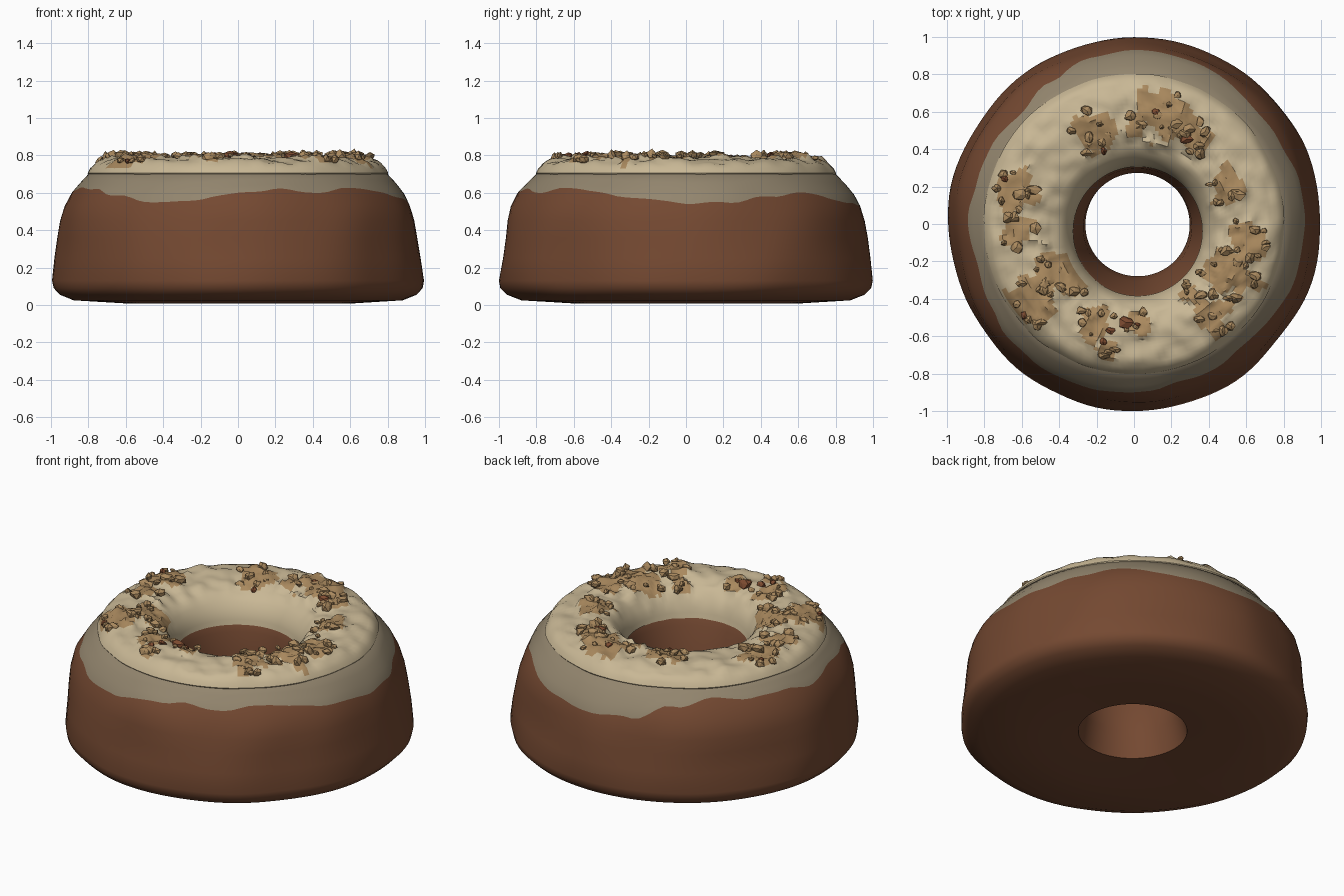
import bpy, bmesh, math, random
from mathutils import Vector, noise

if "Cube" in bpy.data.objects:
    bpy.data.objects.remove(bpy.data.objects["Cube"])

random.seed(4)


def mat(name, rgb):
    m = bpy.data.materials.new(name)
    m.diffuse_color = (*rgb, 1)
    m.use_nodes = True
    m.node_tree.nodes["Principled BSDF"].inputs["Base Color"].default_value = m.diffuse_color
    return m


brown = mat("brown dough", (0.175, 0.066, 0.031))
glaze = mat("grey glaze", (0.29, 0.235, 0.155))
cream = mat("cream icing", (0.58, 0.475, 0.30))
tan = mat("tan crumb", (0.40, 0.25, 0.112))
rust = mat("rust crumb", (0.21, 0.072, 0.030))


def clamp(v):
    return max(0.0, min(1.0, v))


def lerp_table(pts, x):
    for (x0, y0), (x1, y1) in zip(pts, pts[1:]):
        if x <= x1:
            return y0 + (y1 - y0) * clamp((x - x0) / (x1 - x0))
    return pts[-1][1]


def place(r, z, a):
    """Ring point; the hole is slightly off centre."""
    k = clamp((0.7 - r) / 0.3)
    cy = 0.015 - 0.055 * clamp(z / 0.6)
    return Vector((r * math.cos(a) + 0.02 * k, r * math.sin(a) + cy * k, z))


def lathe(name, profile, segs, closed, mats, pick, bump, angle):
    """Sweep profile(angle) round z; pick(row, centre) gives the material index."""
    bm = bmesh.new()
    cols = []
    for i in range(segs):
        a = 2 * math.pi * i / segs
        cols.append([bm.verts.new(bump(place(r, z, a))) for r, z in profile(a)])
    n = len(cols[0])
    for i in range(segs):
        A, B = cols[i], cols[(i + 1) % segs]
        for j in range(n if closed else n - 1):
            k = (j + 1) % n
            f = bm.faces.new((A[j], B[j], B[k], A[k]))
            f.material_index = pick(j, f.calc_center_median())
    bmesh.ops.recalc_face_normals(bm, faces=bm.faces)
    return finish(bm, name, mats, angle)


def finish(bm, name, mats, angle=None):
    me = bpy.data.meshes.new(name)
    bm.to_mesh(me)
    bm.free()
    for m in mats:
        me.materials.append(m)
    ob = bpy.data.objects.new(name, me)
    bpy.context.collection.objects.link(ob)
    if angle:
        bpy.context.view_layer.objects.active = ob
        ob.select_set(True)
        bpy.ops.object.shade_smooth_by_angle(angle=math.radians(angle))
        ob.select_set(False)
    return ob


# Dough ring with a wavy glaze line (height every 15 degrees from +x)
DRIP = [.54, .55, .58, .60, .57, .54, .53, .55, .62, .65, .64, .63,
        .60, .63, .62, .58, .55, .56, .60, .62, .61, .63, .60, .57]
SIDE = [(0.13, 0.995), (0.3, 0.97), (0.45, 0.95), (0.53, 0.93),
        (0.60, 0.895), (0.65, 0.85), (0.70, 0.80)]


def drip(a):
    t = a / (2 * math.pi) * 24
    i = int(t) % 24
    f = t - int(t)
    f = f * f * (3 - 2 * f)
    z = DRIP[i] * (1 - f) + DRIP[(i + 1) % 24] * f
    return z + 0.022 * noise.noise(Vector((5 * math.cos(a), 5 * math.sin(a), 2)))


def dough_profile(a):
    b = drip(a)
    hole = [(0.42, 0.69), (0.37, 0.64), (0.335, 0.55), (0.29, 0.35), (0.28, 0.2), (0.31, 0.03)]
    base = [(0.6, 0.008), (0.88, 0.025), (0.955, 0.055), (0.988, 0.09)]
    wall = [(lerp_table(SIDE, z), z) for z in
            [0.13, 0.25, 0.36, 0.45, 0.45 + (b - 0.45) * 0.5,
             b, b + (0.7 - b) * 0.35, b + (0.7 - b) * 0.7, 0.70]]
    return hole + base + wall + [(0.7, 0.725), (0.55, 0.73)]


def dough_bump(p):
    k = 0.02 * clamp(p.z / 0.1) * clamp((0.7 - p.z) / 0.1)
    s = 1 + k * noise.noise(p * 2.6)
    return Vector((p.x * s, p.y * s, p.z))


lathe("dough_ring", dough_profile, 120, True, [brown, glaze],
      lambda j, c: 1 if j >= 15 else 0, dough_bump, 50)

# Crumb clusters: x, y, radius
CLUSTERS = [(0.18, 0.58, .21), (0.33, 0.45, .10), (-0.22, 0.48, .16), (0.0, 0.52, .09),
            (-0.63, 0.18, .15), (-0.62, -0.03, .13), (-0.40, -0.27, .20),
            (-0.55, -0.42, .17), (0.50, -0.24, .21), (0.60, -0.10, .15),
            (0.50, 0.20, .13), (0.02, -0.54, .10), (-0.2, -0.53, .13),
            (-0.13, -0.67, .08), (0.42, -0.48, .15), (0.27, -0.36, .07)]


def crumbiness(p):
    s = max(1 - math.hypot(p.x - x, p.y - y) / r for x, y, r in CLUSTERS)
    return s + 0.55 * noise.noise(Vector((p.x * 11, p.y * 11, 3)))


# Icing cap, lumpy where the crumbs lie
ICING = [(0.30, 0.53), (0.345, 0.60), (0.36, 0.65), (0.39, 0.705), (0.43, 0.745), (0.50, 0.775),
         (0.56, 0.785), (0.65, 0.785), (0.72, 0.775), (0.765, 0.755), (0.795, 0.725), (0.805, 0.69)]


def icing_profile(a):
    rows = [(0.345, 0.59), (0.352, 0.62), (0.36, 0.65)]
    rs = [0.375 + 0.0195 * i for i in range(21)]
    rows += [(r, lerp_table(ICING, r)) for r in rs]
    w = 0.008 * noise.noise(Vector((4 * math.cos(a), 4 * math.sin(a), 7)))
    return rows + [(0.79 + w, 0.73), (0.803 + w, 0.705), (0.79 + w, 0.683)]


def icing_bump(p):
    r = math.hypot(p.x, p.y)
    edge = clamp((r - 0.37) / 0.08) * clamp((0.8 - r) / 0.06)
    lump = 0.014 * noise.noise(p * 4) + 0.018 * noise.noise(p * 13)
    if crumbiness(p) > 0.25:
        lump += 0.012 + 0.02 * noise.noise(p * 31)
    return p + Vector((0, 0, lump * edge))


lathe("icing", icing_profile, 150, False, [cream, tan],
      lambda j, c: 1 if crumbiness(c) > 0.32 and c.z > 0.72 else 0, icing_bump, 40)

# Loose angular crumbs scattered through the clusters
bm = bmesh.new()
for x, y, rad in CLUSTERS:
    for _ in range(int(rad * 60)):
        a, d = random.uniform(0, 2 * math.pi), rad * 0.85 * math.sqrt(random.random())
        px, py = x + d * math.cos(a), y + d * math.sin(a)
        r = math.hypot(px, py)
        if not 0.42 < r < 0.78:
            continue
        pz = lerp_table(ICING, r) + 0.016
        size = random.uniform(0.016, 0.036)
        new = bmesh.ops.create_icosphere(bm, subdivisions=1, radius=1)["verts"]
        sx, sy = random.uniform(0.7, 1.4), random.uniform(0.7, 1.2)
        idx = 1 if random.random() < 0.05 else 0
        for v in new:
            c = v.co * random.uniform(0.65, 1.25) * size
            v.co = Vector((px + c.x * sx, py + c.y * sy, pz + c.z * 0.85))
        for f in {f for v in new for f in v.link_faces}:
            f.material_index = idx
finish(bm, "crumbs", [tan, rust])
